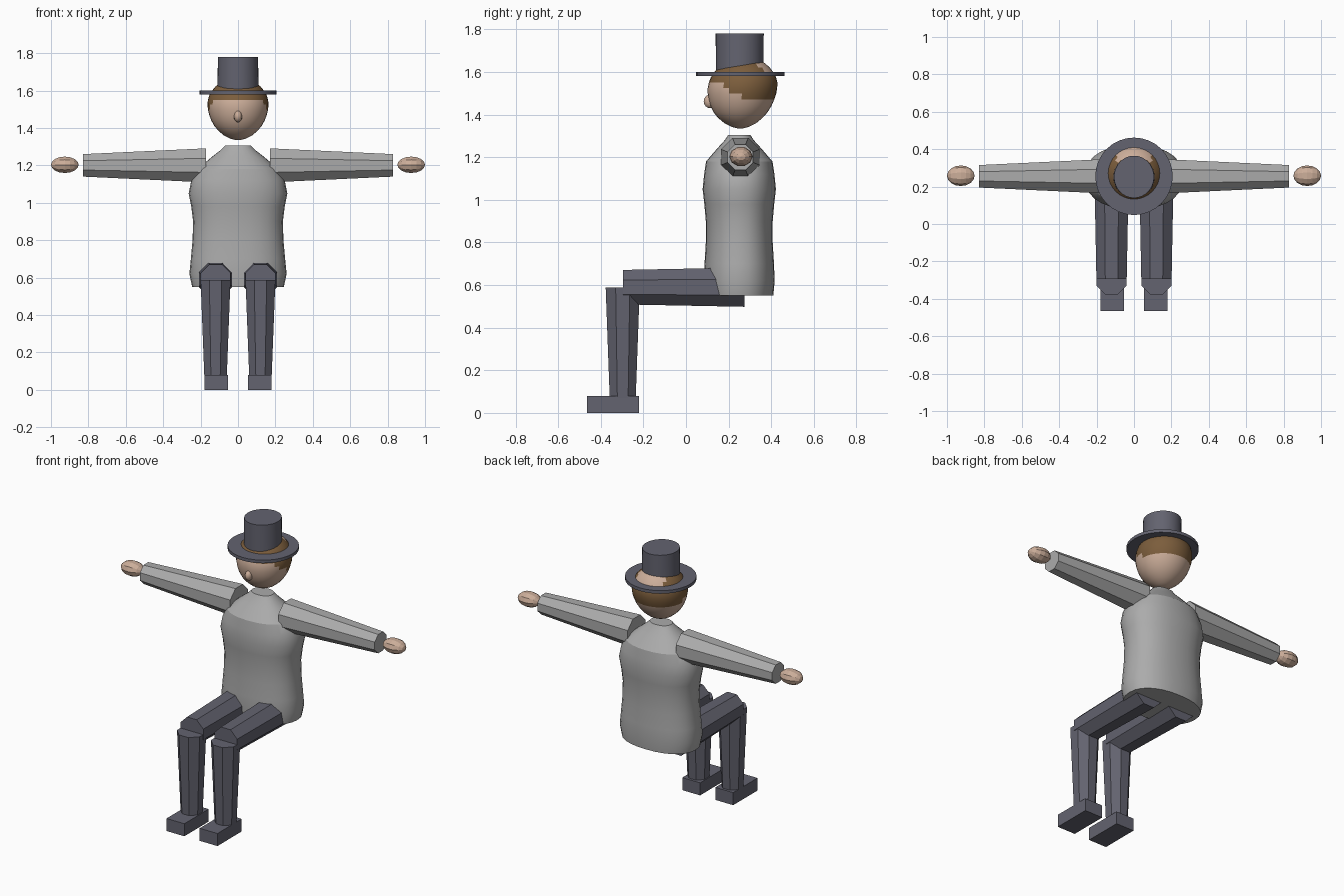
import bpy, bmesh, math
from mathutils import Matrix

cube = bpy.data.objects.get("Cube")
if cube:
    bpy.data.objects.remove(cube)


def material(name, rgb):
    m = bpy.data.materials.new(name)
    m.use_nodes = True
    m.diffuse_color = (*rgb, 1)
    bsdf = next(n for n in m.node_tree.nodes if n.type == 'BSDF_PRINCIPLED')
    bsdf.inputs["Base Color"].default_value = (*rgb, 1)
    return m


GREY = material("shirt grey", (0.41, 0.41, 0.41))
SLATE = material("slate cloth", (0.125, 0.125, 0.16))
SKIN = material("skin", (0.60, 0.42, 0.32))
HAIR = material("brown hair", (0.20, 0.11, 0.045))


def finish(name, bm, mats, smooth=None):
    bmesh.ops.recalc_face_normals(bm, faces=bm.faces)
    me = bpy.data.meshes.new(name)
    bm.to_mesh(me)
    bm.free()
    for m in mats:
        me.materials.append(m)
    ob = bpy.data.objects.new(name, me)
    bpy.context.collection.objects.link(ob)
    if smooth:
        bpy.ops.object.select_all(action='DESELECT')
        ob.select_set(True)
        bpy.context.view_layer.objects.active = ob
        bpy.ops.object.shade_smooth_by_angle(angle=math.radians(smooth))
    return ob


def loft(rings, n, power=1.0, turn=0.0):
    """Stack closed rings (z, half width, half depth, centre y) along z."""
    bm = bmesh.new()
    loops = []
    for z, rx, ry, cy in rings:
        loop = []
        for i in range(n):
            a = 2 * math.pi * (i + turn) / n
            c, s = math.cos(a), math.sin(a)
            x = math.copysign(abs(c) ** power, c) * rx
            y = math.copysign(abs(s) ** power, s) * ry + cy
            loop.append(bm.verts.new((x, y, z)))
        loops.append(loop)
    for lo, hi in zip(loops, loops[1:]):
        for i in range(n):
            j = (i + 1) % n
            bm.faces.new((lo[i], lo[j], hi[j], hi[i]))
    bm.faces.new(loops[0])
    bm.faces.new(loops[-1])
    return bm


def ellipsoid(centre, radii, seg, rings, pole=None):
    bm = bmesh.new()
    bmesh.ops.create_uvsphere(bm, u_segments=seg, v_segments=rings, radius=1)
    if pole:
        bm.transform(Matrix.Rotation(math.pi / 2, 4, pole))
    bm.transform(Matrix.Translation(centre) @ Matrix.Diagonal((*radii, 1)))
    return bm


# Torso: body with a creased shoulder line and a narrow collar
torso = loft([(0.55, 0.245, 0.160, 0.25), (0.62, 0.260, 0.166, 0.25),
              (0.70, 0.252, 0.163, 0.25), (0.80, 0.243, 0.157, 0.25),
              (0.90, 0.240, 0.157, 0.25), (0.98, 0.250, 0.164, 0.25),
              (1.05, 0.264, 0.172, 0.25), (1.12, 0.250, 0.165, 0.25),
              (1.18, 0.218, 0.156, 0.25), (1.245, 0.140, 0.100, 0.25),
              (1.28, 0.095, 0.068, 0.25), (1.305, 0.070, 0.052, 0.25)], 28, 0.88)
finish("torso", torso, [GREY], 24)

# Head: egg shape leaning slightly back, rounded with a sine of the ring angle
profile = [(1.335, 0.012, 0.255), (1.342, 0.040, 0.255), (1.36, 0.075, 0.255),
           (1.385, 0.105, 0.255), (1.41, 0.126, 0.256), (1.44, 0.143, 0.258),
           (1.47, 0.154, 0.260), (1.50, 0.161, 0.263), (1.525, 0.163, 0.265),
           (1.55, 0.161, 0.268), (1.575, 0.153, 0.270), (1.60, 0.138, 0.271),
           (1.62, 0.122, 0.272), (1.64, 0.100, 0.272), (1.66, 0.065, 0.272),
           (1.67, 0.020, 0.272)]
head = loft([(z, r, r, cy) for z, r, cy in profile], 32)
for f in head.faces:
    c = f.calc_center_median()
    # Hairline drops from the forehead to the nape; bare crown at the back
    t = min(max((c.y - 0.13) / 0.15, 0), 1)
    hairline = 1.56 - 0.085 * t
    bare = c.z > 1.605 and c.y > 0.33 and abs(c.x) < 0.10
    f.material_index = 1 if c.z > hairline and not bare else 0
finish("head", head, [SKIN, HAIR], 40)
finish("nose", ellipsoid((0, 0.113, 1.462), (0.022, 0.03, 0.032), 12, 8), [SKIN], 40)

# Hat: brim disc and slightly tapered crown
finish("hat_brim", loft([(1.58, 0.207, 0.207, 0.255), (1.6, 0.207, 0.207, 0.255)], 32),
       [SLATE], 30)
finish("hat_crown", loft([(1.59, 0.111, 0.111, 0.252), (1.78, 0.107, 0.113, 0.252)], 32),
       [SLATE], 30)

# Limbs, repeated on both sides
K = 1 / math.cos(math.pi / 8)     # octagon corner radius from its flat radius
for side, s in (("left", 1), ("right", -1)):
    # Tapered octagonal sleeve along x
    arm = loft([(0.17, 0.091 * K, 0.091 * K, 0), (0.83, 0.06 * K, 0.06 * K, 0)], 8, turn=0.5)
    arm.transform(Matrix.Translation((0, 0.255, 1.2)) @ Matrix.Rotation(s * math.pi / 2, 4, 'Y'))
    finish(side + "_arm", arm, [GREY])

    hand = ellipsoid((s * 0.926, 0.258, 1.203), (0.074, 0.055, 0.046), 10, 8, 'Y')
    finish(side + "_hand", hand, [SKIN])

    # Thigh along y, wider at the hip
    thigh = loft([(-0.275, 0.092 * K, 0.092 * K, 0), (0.295, 0.081 * K, 0.081 * K, 0)], 8, turn=0.5)
    thigh.transform(Matrix.Translation((s * 0.12, 0, 0.59)) @ Matrix.Rotation(math.pi / 2, 4, 'X'))
    finish(side + "_thigh", thigh, [SLATE])

    shin = loft([(0.07, 0.06 * K, 0.061 * K, -0.297), (0.588, 0.08 * K, 0.08 * K, -0.297)],
                8, turn=0.5)
    shin.transform(Matrix.Translation((s * 0.12, 0, 0)))
    finish(side + "_shin", shin, [SLATE])

    foot = bmesh.new()
    bmesh.ops.create_cube(foot, size=1)
    foot.transform(Matrix.Translation((s * 0.117, -0.342, 0.04)) @ Matrix.Diagonal((0.126, 0.245, 0.08, 1)))
    finish(side + "_foot", foot, [SLATE])
